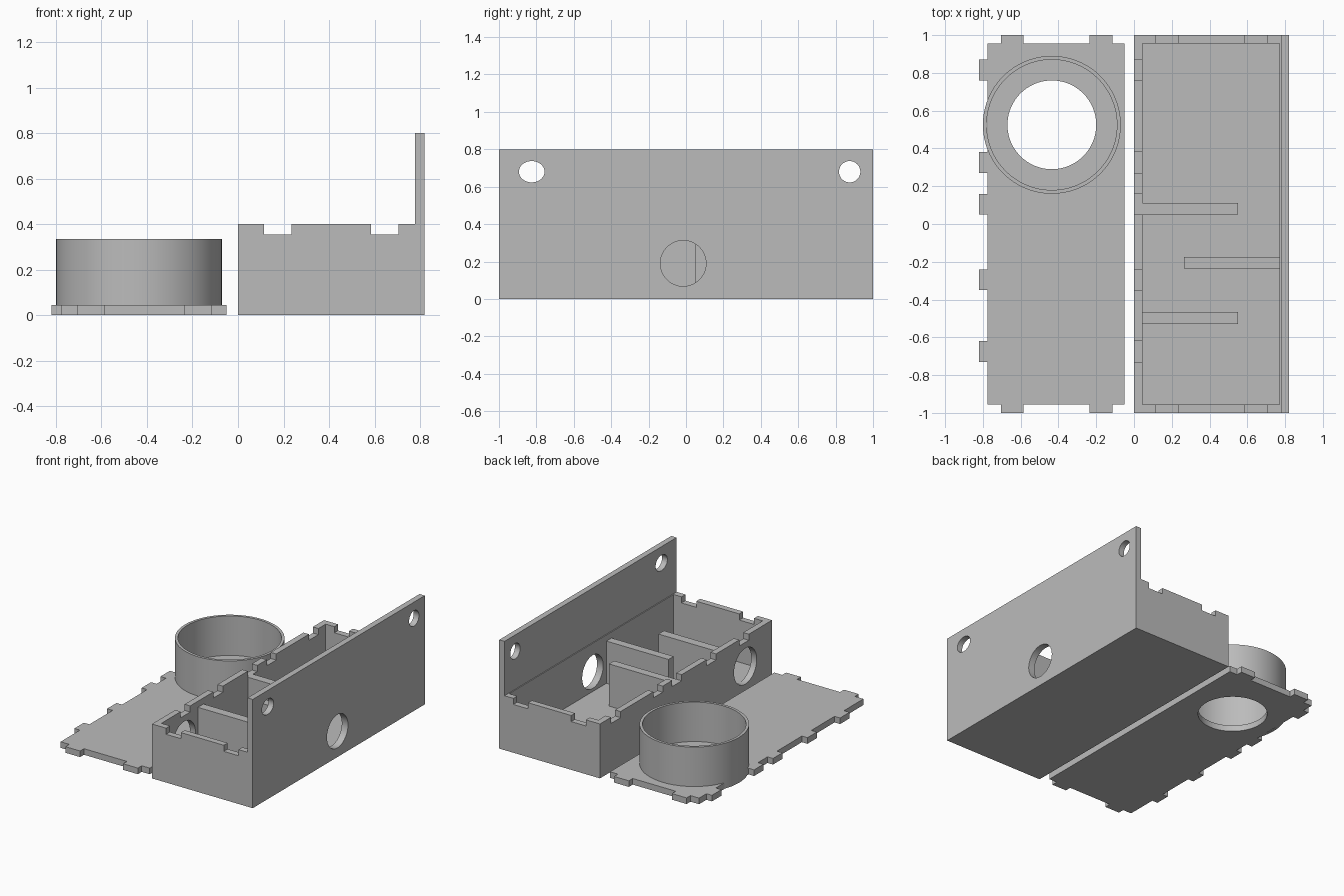
import bpy, bmesh, math
from mathutils import Matrix, Vector

if "Cube" in bpy.data.objects:
    bpy.data.objects.remove(bpy.data.objects["Cube"], do_unlink=True)

grey = bpy.data.materials.new("plain grey")
grey.use_nodes = True
grey.diffuse_color = (0.5, 0.5, 0.5, 1)
grey.node_tree.nodes["Principled BSDF"].inputs["Base Color"].default_value = (0.5, 0.5, 0.5, 1)

T = 0.045      # board thickness
RIM = 0.4      # height of the box walls
SEAT = 0.355   # height the lid rests at
END_TABS = [(0.115, 0.235), (0.585, 0.705)]                    # distance from x = 0
SIDE_TABS = [(-0.73, -0.62), (-0.35, -0.24), (0.05, 0.16), (0.27, 0.38), (0.76, 0.87)]


def finish(name, bm):
    bmesh.ops.recalc_face_normals(bm, faces=bm.faces)
    mesh = bpy.data.meshes.new(name)
    bm.to_mesh(mesh)
    bm.free()
    mesh.materials.append(grey)
    ob = bpy.data.objects.new(name, mesh)
    bpy.context.collection.objects.link(ob)
    return ob


def box(name, x, y, z):
    bm = bmesh.new()
    size = [b - a for a, b in (x, y, z)]
    mid = [(a + b) / 2 for a, b in (x, y, z)]
    bmesh.ops.create_cube(bm, size=1, matrix=Matrix.Translation(mid) @ Matrix.Diagonal((*size, 1)))
    return finish(name, bm)


def cylinder(name, center, radius, depth, along_x=False, stretch=1):
    bm = bmesh.new()
    turn = Matrix.Rotation(math.pi / 2, 4, "Y") if along_x else Matrix.Identity(4)
    matrix = Matrix.Translation(center) @ Matrix.Diagonal((1, stretch, 1, 1)) @ turn
    bmesh.ops.create_cone(bm, cap_ends=True, segments=96, radius1=radius, radius2=radius,
                          depth=depth, matrix=matrix)
    return finish(name, bm)


def extrude(name, points, vector):
    bm = bmesh.new()
    face = bm.faces.new([bm.verts.new(p) for p in points])
    made = bmesh.ops.extrude_face_region(bm, geom=[face])["geom"]
    bmesh.ops.translate(bm, vec=Vector(vector),
                        verts=[v for v in made if isinstance(v, bmesh.types.BMVert)])
    return finish(name, bm)


def activate(ob):
    bpy.ops.object.select_all(action="DESELECT")
    ob.select_set(True)
    bpy.context.view_layer.objects.active = ob


def cut(ob, cutter):
    cutter.hide_render = True
    mod = ob.modifiers.new("cut", "BOOLEAN")
    mod.operation = "DIFFERENCE"
    mod.solver = "EXACT"
    mod.object = cutter
    activate(ob)
    bpy.ops.object.modifier_apply(modifier=mod.name)
    bpy.data.objects.remove(cutter, do_unlink=True)


def smooth(ob):
    activate(ob)
    bpy.ops.object.shade_smooth_by_angle(angle=math.radians(30))


# Open box with one tall side panel
profile = [(0, 0), (0.82, 0), (0.82, 0.8), (0.777, 0.8), (0.777, RIM), (0, RIM)]
case = extrude("open_box", [(x, -1, z) for x, z in profile], (0, 2, 0))
cut(case, box("cavity_cutter", (T, 0.77), (T - 1, 1 - T), (T, 0.5)))

# Notches in the rim that receive the lid tabs
for a, b in END_TABS:
    cut(case, box("end_notch_cutter", (a, b), (-1.1, 1.1), (SEAT, 0.5)))
for a, b in SIDE_TABS:
    cut(case, box("side_notch_cutter", (-0.1, 0.1), (a, b), (SEAT, 0.5)))

# Two mounting holes and a cable hole in the tall panel, one hole in the low wall
for y, z, r, stretch in [(-0.825, 0.68, 0.057, 1.2), (0.875, 0.68, 0.057, 1), (-0.015, 0.19, 0.122, 1)]:
    cut(case, cylinder("panel_hole_cutter", (0.8, y, z), r, 0.2, True, stretch))
cut(case, cylinder("wall_hole_cutter", (0, -0.69, 0.18), 0.132, 0.2, True))
smooth(case)

# Staggered dividers inside the box
box("divider_front", (T - 0.01, 0.55), (-0.53, -0.465), (T - 0.01, SEAT))
box("divider_middle", (0.265, 0.775), (-0.235, -0.175), (T - 0.01, SEAT))
box("divider_back", (T - 0.01, 0.55), (0.05, 0.11), (T - 0.01, SEAT))

# Lid lying beside the box, with tabs on three edges
left, right, edge = -0.775, -0.05, 1 - T
front_edge = []
for a, b in [(-b, -a) for a, b in reversed(END_TABS)]:
    front_edge += [(a, -edge), (a, -1), (b, -1), (b, -edge)]
side_edge = []
for a, b in reversed(SIDE_TABS):
    side_edge += [(left, b), (left - T, b), (left - T, a), (left, a)]
back_edge = [(x, -y) for x, y in reversed(front_edge)]
outline = ([(left, -edge)] + front_edge + [(right, -edge), (right, edge)]
           + back_edge + [(left, edge)] + side_edge)
lid = extrude("lid", [(x, y, 0) for x, y in outline], (0, 0, T))
cx, cy = -0.435, 0.525
cut(lid, cylinder("lid_hole_cutter", (cx, cy, 0), 0.235, 0.4))
smooth(lid)

# Round collar standing on the lid
collar = cylinder("collar", (cx, cy, 0.168), 0.365, 0.334)
cut(collar, cylinder("collar_cutter", (cx, cy, 0.2), 0.345, 0.6))
smooth(collar)
